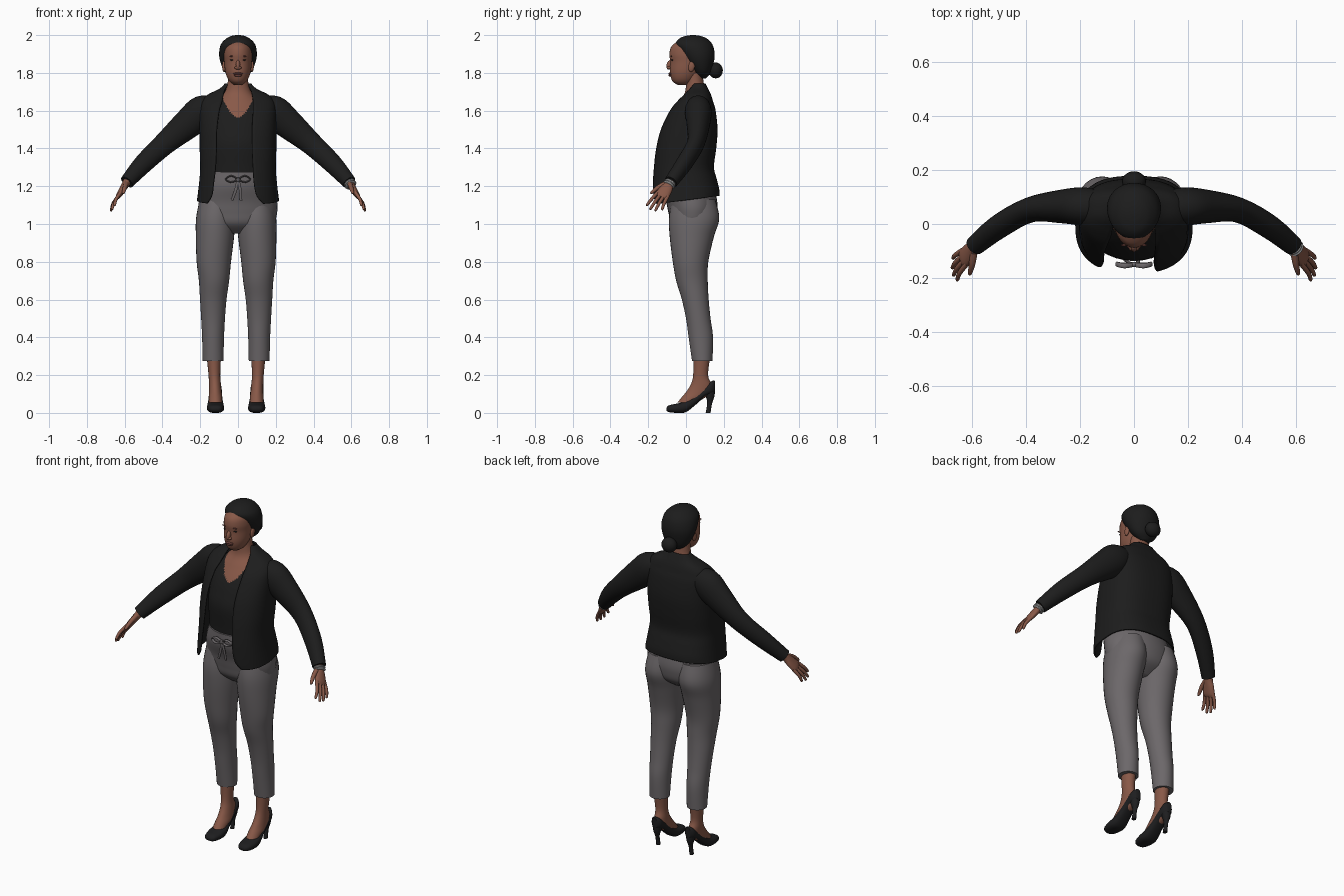
import bpy, bmesh, math
from mathutils import Vector

if "Cube" in bpy.data.objects:
    bpy.data.objects.remove(bpy.data.objects["Cube"], do_unlink=True)


def material(name, rgb):
    m = bpy.data.materials.new(name)
    m.use_nodes = True
    m.diffuse_color = (*rgb, 1)
    bsdf = m.node_tree.nodes["Principled BSDF"]
    bsdf.inputs["Base Color"].default_value = (*rgb, 1)
    bsdf.inputs["Roughness"].default_value = 0.8
    return m


skin = material("brown_skin", (0.25, 0.1, 0.065))
lip = material("dark_lip", (0.16, 0.055, 0.045))
black = material("black_cloth", (0.012, 0.012, 0.012))
hair = material("black_hair", (0.012, 0.012, 0.012))
leather = material("black_leather", (0.013, 0.013, 0.014))
grey = material("grey_cloth", (0.15, 0.137, 0.143))
silver = material("silver", (0.3, 0.3, 0.3))
SIDES = (("left", 1), ("right", -1))


def resample(rows, k=5):
    """Smooth curve through the rows of section sizes."""
    out = []
    for i in range(len(rows) - 1):
        a, b, c, d = (rows[max(i - 1, 0)], rows[i], rows[i + 1],
                      rows[min(i + 2, len(rows) - 1)])
        for j in range(k):
            t = j / k
            out.append([q + t / 2 * (r - p + t * (2 * p - 5 * q + 4 * r - s
                        + t * (3 * q - p - 3 * r + s)))
                        for p, q, r, s in zip(a, b, c, d)])
    return out + [list(rows[-1])]


def finish(ob, mat):
    ob.data.materials.append(mat)
    bpy.ops.object.select_all(action="DESELECT")
    bpy.context.view_layer.objects.active = ob
    ob.select_set(True)
    bpy.ops.object.shade_smooth_by_angle(angle=math.radians(50))
    return ob


def surface(name, mat, rings, closed=True):
    bm = bmesh.new()
    grid = [[bm.verts.new(p) for p in ring] for ring in rings]
    n = len(grid[0])
    for low, high in zip(grid, grid[1:]):
        for i in range(n if closed else n - 1):
            j = (i + 1) % n
            bm.faces.new((low[i], low[j], high[j], high[i]))
    if closed:
        bm.faces.new(grid[0])
        bm.faces.new(grid[-1])
        bmesh.ops.recalc_face_normals(bm, faces=bm.faces)
    mesh = bpy.data.meshes.new(name)
    bm.to_mesh(mesh)
    bm.free()
    ob = bpy.data.objects.new(name, mesh)
    bpy.context.collection.objects.link(ob)
    return finish(ob, mat)


def power(v, p):
    return math.copysign(abs(v) ** p, v)


def level_ring(cx, z, front, back, rx, n=32, p=1.0, start=0, stop=None):
    """Horizontal section, running from the front towards +x."""
    step = (math.tau - start) / n if stop is None else (stop - start) / (n - 1)
    mid, ry = (front + back) / 2, (back - front) / 2
    return [Vector((cx + rx * power(math.sin(start + i * step), p),
                    mid - ry * power(math.cos(start + i * step), p), z))
            for i in range(n)]


def body(name, mat, rows, s=1, shift=0, n=32, k=5):
    return surface(name, mat, [level_ring(s * r[0] + shift, *r[1:], n=n)
                               for r in resample(rows, k)])


def tube(name, mat, rows, side, s=1, n=16, k=4):
    """Tube along a path; rows hold x, y, z, radius along side, other radius."""
    rows = resample(rows, k)
    pts = [Vector(r[:3]) for r in rows]
    rings = []
    for i, r in enumerate(rows):
        t = (pts[min(i + 1, len(pts) - 1)] - pts[max(i - 1, 0)]).normalized()
        u = (Vector(side) - t * t.dot(Vector(side))).normalized()
        v = t.cross(u)
        ring = [pts[i] + u * r[3] * math.cos(a * math.tau / n)
                + v * r[4] * math.sin(a * math.tau / n) for a in range(n)]
        rings.append([(s * q.x, q.y, q.z) for q in ring])
    return surface(name, mat, rings)


def ball(name, mat, loc, size, tilt=0):
    bpy.ops.mesh.primitive_uv_sphere_add(segments=20, ring_count=12, radius=1,
                                         location=loc, rotation=(tilt, 0, 0))
    ob = bpy.context.object
    ob.name = name
    ob.scale = size
    return finish(ob, mat)


# Head, face and hair
body("head", skin, [(0, 1.737, -.045, .02, .022), (0, 1.752, -.068, .04, .042),
                    (0, 1.775, -.08, .06, .057), (0, 1.81, -.086, .085, .068),
                    (0, 1.86, -.084, .11, .073), (0, 1.9, -.088, .12, .075),
                    (0, 1.94, -.077, .12, .068), (0, 1.975, -.035, .09, .04)])
body("hair", hair, [(0, 1.77, .07, .105, .025), (0, 1.8, .04, .13, .066),
                    (0, 1.85, .0, .146, .091), (0, 1.9, -.032, .152, .1),
                    (0, 1.95, -.056, .14, .091), (0, 1.982, -.035, .11, .062),
                    (0, 1.996, .0, .075, .033), (0, 2.0, .03, .045, .01)])
ball("hair_bun", hair, (0, .157, 1.813), (.044, .038, .042))
ball("nose", skin, (0, -.087, 1.842), (.012, .016, .026), -.25)
ball("nose_tip", skin, (0, -.089, 1.827), (.019, .013, .01))
ball("upper_lip", lip, (0, -.083, 1.796), (.026, .01, .006))
ball("lower_lip", lip, (0, -.082, 1.787), (.022, .01, .007))
for side, s in SIDES:
    ball(side + "_eye", hair, (s * .031, -.073, 1.868), (.012, .006, .004))
    ball(side + "_eyebrow", lip, (s * .032, -.078, 1.888), (.017, .004, .003))
    ball(side + "_ear", skin, (s * .074, .03, 1.835), (.01, .017, .03), -.2)

# Neck, chest and top in one form; the scoop neckline splits the colours
chest = body("chest_and_top", black,
             [(0, 1.22, -.125, .12, .16), (0, 1.3, -.128, .125, .165),
              (0, 1.42, -.135, .135, .17), (0, 1.5, -.115, .135, .165),
              (0, 1.57, -.085, .13, .155), (0, 1.64, -.04, .12, .12),
              (0, 1.69, -.008, .11, .075), (0, 1.74, .0, .095, .056),
              (0, 1.8, .0, .088, .052)], n=96, k=10)
chest.data.materials.append(skin)
for f in chest.data.polygons:
    c = f.center
    f.material_index = int(c.z > 1.565 + 16 * c.x ** 2 and c.y < .05 or c.z > 1.7)

# Open jacket; last two sizes are the opening to the left and to the right
P = .78
jacket_rows = [(1.105, -.18, .178, .217, .135, .165),
               (1.15, -.183, .176, .212, .1, .14),
               (1.22, -.182, .163, .205, .085, .13),
               (1.3, -.176, .148, .2, .08, .12), (1.4, -.163, .16, .203, .075, .115),
               (1.5, -.138, .167, .203, .075, .113), (1.6, -.09, .157, .202, .08, .1),
               (1.65, -.05, .143, .192, .08, .085), (1.685, -.015, .132, .16, .075, .078),
               (1.715, .01, .118, .1, .068, .07), (1.745, .035, .102, .068, .05, .05)]
rings = []
for z, front, back, rx, left, right in resample(jacket_rows):
    a, b = (math.asin(min(e / rx, 1) ** (1 / P)) for e in (left, right))
    ring = level_ring(0, z, front, back, rx, 64, P, a, math.tau - b)
    for q in ring:  # hem rises towards the back
        q.z += .13 * (q.y + .17) * max(0, (1.3 - z) / .2)
    rings.append(ring)
jacket = surface("jacket", black, rings, closed=False)
solid = jacket.modifiers.new("cloth_thickness", "SOLIDIFY")
solid.thickness = .008
solid.offset = -1

# Sleeves and hands
wrist = Vector((.588, -.08, 1.222))
along = Vector((.1, -.11, -.165)).normalized()
palm_normal = Vector((.83, 0, .55))
across = palm_normal.cross(along).normalized()


def at(length, width=0, lift=0):
    return tuple(wrist + along * length + across * width + palm_normal * lift)


for side, s in SIDES:
    tube(side + "_sleeve", black,
         [(.1, .065, 1.635, .05, .04), (.18, .065, 1.6, .07, .085),
          (.26, .065, 1.535, .063, .08), (.385, .052, 1.428, .046, .06),
          (.5, -.01, 1.32, .043, .051), (*wrist, .036, .038)],
         (0, 1, 0), s, n=28)
    tube(side + "_palm", skin,
         [(*at(-.03), .026, .022), (*at(.015), .025, .02), (*at(.05), .034, .018),
          (*at(.09), .037, .015), (*at(.108), .03, .009)], across, s, n=20)
    for i, name in enumerate(("index", "middle", "ring", "little")):
        w = (i - 1.5) * .019
        reach = (.085, .098, .092, .07)[i]
        tube(f"{side}_{name}_finger", skin,
             [(*at(.085, w), .01, .01), (*at(.1 + reach * .5, w * 1.25, .003), .009, .009),
              (*at(.095 + reach, w * 1.45, -.006), .007, .007),
              (*at(.1 + reach, w * 1.45, -.007), .003, .003)], across, s, n=10)
    tube(side + "_thumb", skin,
         [(*at(.02, -.018), .014, .014), (*at(.06, -.045, -.005), .012, .012),
          (*at(.1, -.06, -.012), .008, .008), (*at(.107, -.061, -.013), .003, .003)],
         across, s, n=10)
for i in range(2):
    tube("bracelet", silver, [(*at(.002 + i * .012), .03, .03), (*at(.008 + i * .012), .034, .033),
                              (*at(.013 + i * .012), .03, .03)], across)

# Trousers
body("trouser_hips", grey, [(0, .95, -.02, .08, .1), (0, 1.0, -.076, .145, .185),
                            (0, 1.06, -.093, .165, .207), (0, 1.12, -.106, .165, .207),
                            (0, 1.2, -.133, .145, .188), (0, 1.275, -.137, .1, .155)])
for side, s in SIDES:
    body(side + "_trouser_leg", grey,
         [(.122, .275, .032, .14, .055), (.122, .4, .014, .143, .058),
          (.122, .5, .0, .13, .063), (.121, .6, -.022, .12, .07),
          (.117, .7, -.052, .115, .08), (.118, .8, -.07, .118, .091),
          (.112, .93, -.086, .147, .101), (.108, 1.03, -.09, .176, .104),
          (.1, 1.13, -.075, .155, .093)], s, -.01)

# Drawstring bow at the waist
front_axis = (0, 1, 0)
ball("bow_knot", grey, (0, -.15, 1.235), (.014, .01, .012))
for side, s in SIDES:
    tube(side + "_bow_loop", grey,
         [(0, -.15, 1.237, .008, .004), (.035, -.155, 1.255, .009, .004),
          (.065, -.148, 1.238, .009, .004), (.04, -.152, 1.222, .009, .004),
          (0, -.15, 1.232, .008, .004)], front_axis, s, n=10)
    tube(side + "_bow_tail", grey,
         [(0, -.15, 1.235, .004, .008), (.012, -.145, 1.18, .004, .008),
          (.024 - s * .008, -.135, 1.125, .004, .007)], front_axis, s, n=10)

# Feet and heeled shoes
for side, s in SIDES:
    body(side + "_ankle", skin,
         [(.109, .055, -.045, .05, .034), (.109, .08, -.025, .1, .036),
          (.11, .11, .0, .135, .034), (.112, .15, .025, .135, .032),
          (.115, .2, .038, .117, .031), (.118, .3, .038, .128, .038)], s, -.01)
    x = s * .109 - .01
    shoe = [(-.104, .012, .026, .016), (-.09, .004, .04, .034), (-.045, .0, .05, .045),
            (.0, .004, .064, .044), (.05, .042, .098, .037), (.1, .085, .138, .034),
            (.135, .1, .168, .03), (.153, .108, .17, .016)]
    surface(side + "_shoe", leather,
            [[(x + w * power(math.cos(i * math.tau / 24), .8), y,
               (low + top) / 2 + (top - low) / 2 * power(math.sin(i * math.tau / 24), .8))
              for i in range(24)] for y, low, top, w in resample(shoe)])
    body(side + "_shoe_heel", leather,
         [(.109, .0, .104, .13, .012), (.109, .05, .112, .138, .011),
          (.109, .085, .105, .15, .02), (.109, .12, .085, .154, .028)], s, -.01, n=16)
